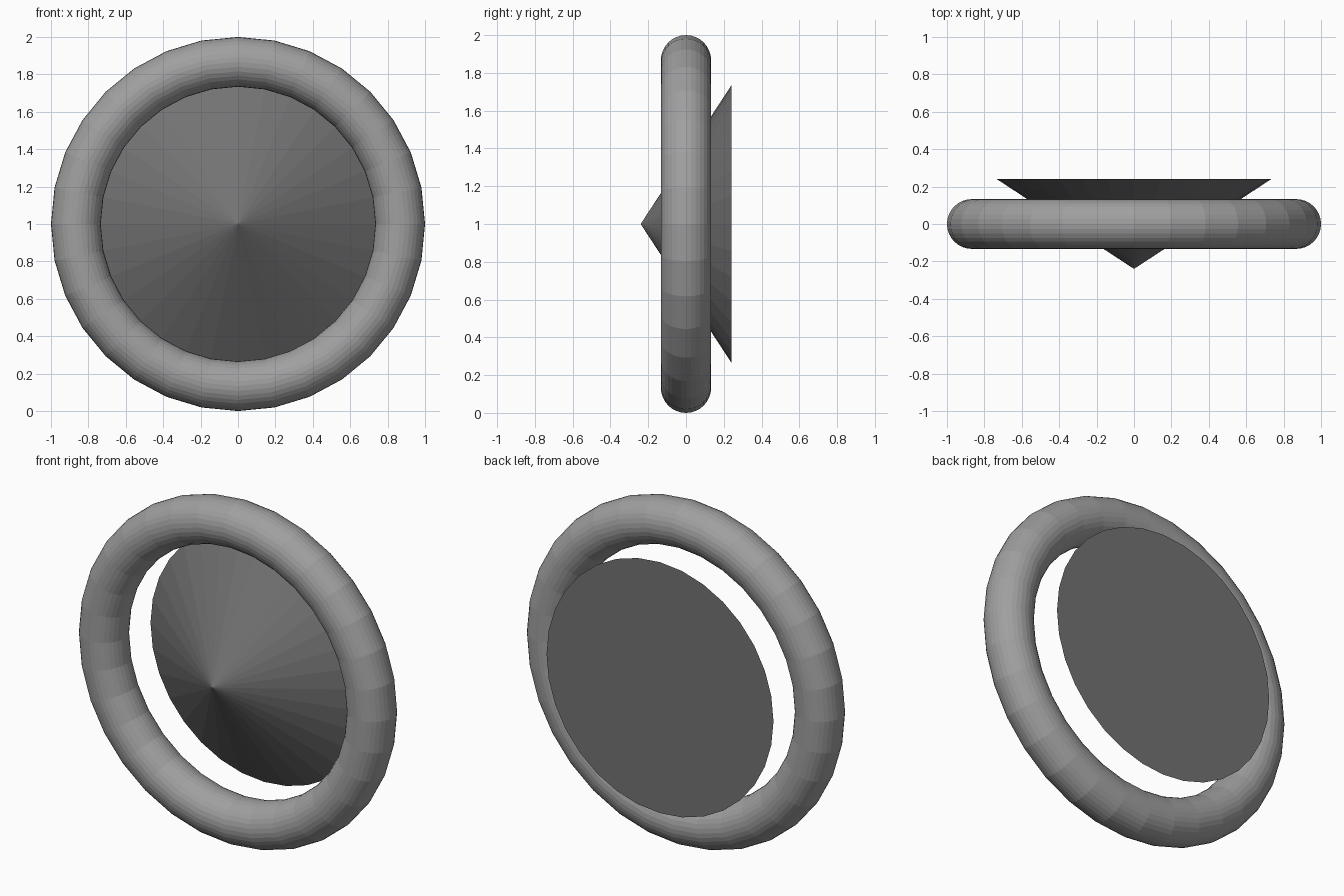
import bpy
from math import pi

if "Cube" in bpy.data.objects:
    bpy.data.objects.remove(bpy.data.objects["Cube"])

SIDES = 32
TUBE = 0.133           # radius of the ring's tube
RING = 1 - TUBE        # radius of the ring's centre line
CENTRE = (0, 0, 1)
FACING_FRONT = (pi / 2, 0, 0)


def finish(name, grey):
    obj = bpy.context.object
    obj.name = name
    bpy.ops.object.transform_apply(location=False, rotation=True, scale=True)
    bpy.ops.object.shade_flat()
    mat = bpy.data.materials.new(name + "_grey")
    mat.diffuse_color = (grey, grey, grey, 1)
    mat.use_nodes = True
    mat.node_tree.nodes["Principled BSDF"].inputs["Base Color"].default_value = mat.diffuse_color
    obj.data.materials.append(mat)


# Upright outer ring, mid grey
bpy.ops.mesh.primitive_torus_add(major_segments=SIDES, minor_segments=32,
                                 major_radius=RING, minor_radius=TUBE,
                                 location=CENTRE, rotation=FACING_FRONT)
finish("outer_ring", 0.35)

# Shallow dark cone inside the ring, tip towards the front, closed at the back
bpy.ops.mesh.primitive_cone_add(vertices=SIDES, radius1=RING - TUBE, radius2=0,
                                depth=0.48, location=CENTRE,
                                rotation=FACING_FRONT)
finish("centre_cone", 0.17)
